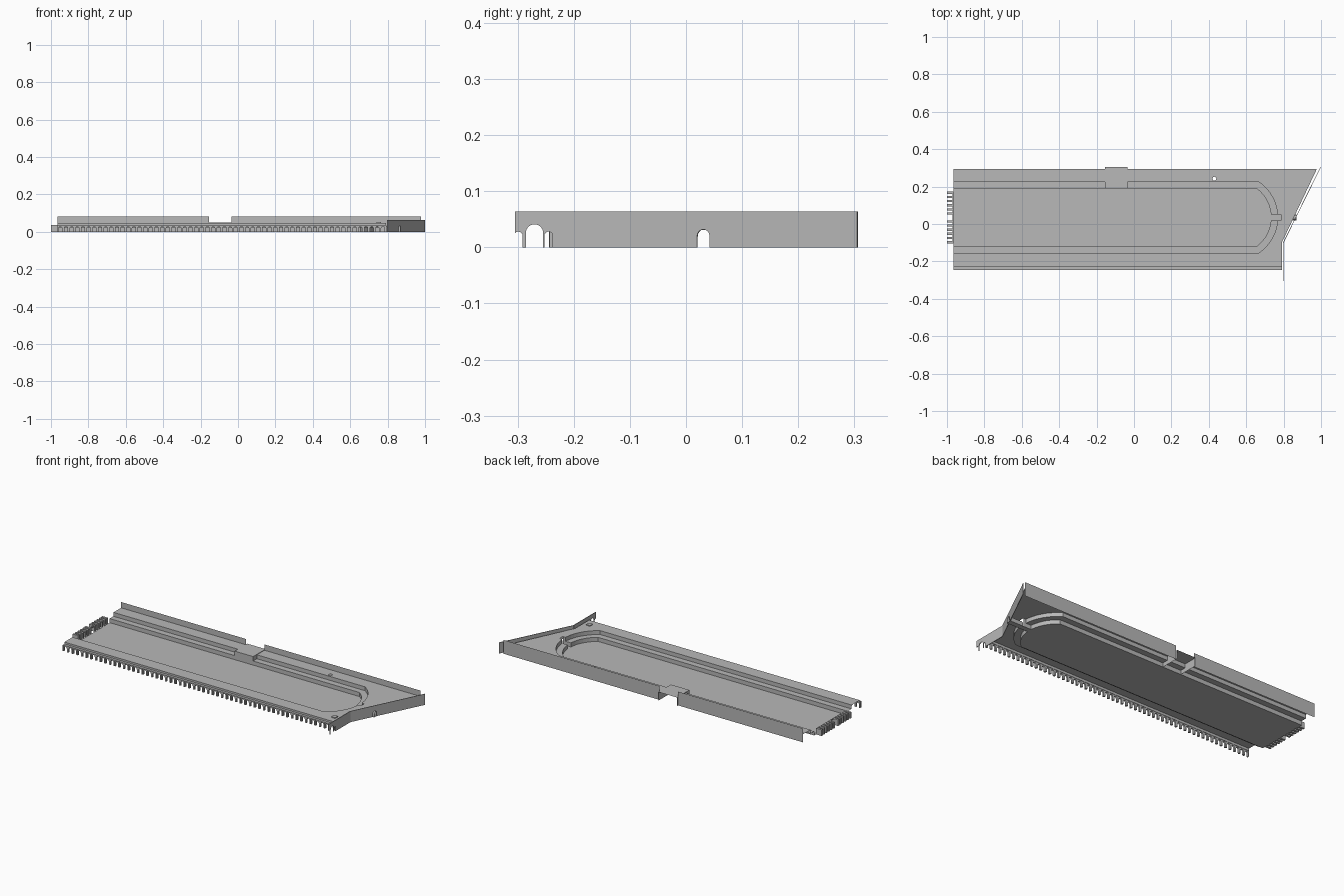
import bpy
import bmesh
import math
from mathutils import Vector

if "Cube" in bpy.data.objects:
    bpy.data.objects.remove(bpy.data.objects["Cube"], do_unlink=True)

stone = bpy.data.materials.new("grey stone")
stone.use_nodes = True
GREY = (0.48, 0.48, 0.48, 1)
stone.diffuse_color = GREY
stone.node_tree.nodes["Principled BSDF"].inputs["Base Color"].default_value = GREY

# Shared plan dimensions
LEFT, MID_Y, HALF, ARC_X, ARC_R = -0.965, 0.035, 0.155, 0.54, 0.193
STEP, LOW, HIGH = 0.035, 0.024, 0.047
BACK, FRONT, PARAPET = 0.295, -0.245, -0.23
DOOR = 0.015


def finish(name, bm):
    mesh = bpy.data.meshes.new(name)
    bm.to_mesh(mesh)
    bm.free()
    mesh.materials.append(stone)
    obj = bpy.data.objects.new(name, mesh)
    bpy.context.collection.objects.link(obj)
    return obj


def add_quad(bm, *points):
    return bm.faces.new([bm.verts.new(p) for p in points])


def add_box(bm, lo, hi):
    size = [b - a for a, b in zip(lo, hi)]
    mid = [(a + b) / 2 for a, b in zip(lo, hi)]
    verts = bmesh.ops.create_cube(bm, size=1)["verts"]
    for v in verts:
        v.co = Vector(c * s + m for c, s, m in zip(v.co, size, mid))


def rim(offset):
    """Arena edge, widened by offset: back side, curved end, front side."""
    half, r = HALF + offset, ARC_R + offset
    start = math.asin(half / r)
    door = math.asin(DOOR / r)
    angles = [start + (door - start) * i / 10 for i in range(11)]
    angles += [-a for a in reversed(angles)]
    arc = [(ARC_X + r * math.cos(a), MID_Y + r * math.sin(a)) for a in angles]
    return [(LEFT, MID_Y + half)] + arc + [(LEFT, MID_Y - half)]


def strip(bm, lower, z0, upper, z1, skip_door=True):
    middle = len(lower) // 2 - 1
    for i in range(len(lower) - 1):
        if not (skip_door and i == middle):
            add_quad(bm, (*lower[i], z0), (*lower[i + 1], z0),
                     (*upper[i + 1], z1), (*upper[i], z1))


def arch(centre, width, height, steps=8):
    r = width / 2
    pts = [(centre - r, 0)]
    for i in range(steps + 1):
        a = math.pi * (1 - i / steps)
        pts.append((centre + r * math.cos(a), height - r + r * math.sin(a)))
    return pts + [(centre + r, 0)]


def arched_wall(name, start, end, height, openings, thick):
    """Upright wall from start to end with arches given as centre, width, height."""
    a, b = Vector((*start, 0)), Vector((*end, 0))
    length, along = (b - a).length, (b - a).normalized()
    outline = [(0, 0)]
    for o in openings:
        pts = [p for p in arch(*o) if p[0] > 0]
        if o[0] < o[1] / 2:
            outline = [(0, pts[0][1])] + pts
        else:
            outline += pts
    outline += [(length, 0), (length, height), (0, height)]
    bm = bmesh.new()
    face = bm.faces.new([bm.verts.new(a + along * s + Vector((0, 0, z))) for s, z in outline])
    normal = Vector((-along.y, along.x, 0))
    made = bmesh.ops.extrude_face_region(bm, geom=[face], use_keep_orig=True)["geom"]
    for v in made:
        if isinstance(v, bmesh.types.BMVert):
            v.co += normal * thick
    bmesh.ops.recalc_face_normals(bm, faces=bm.faces)
    return finish(name, bm)


inner, outer = rim(0), rim(STEP)

# Arena floor
bm = bmesh.new()
bm.faces.new([bm.verts.new((*p, 0)) for p in reversed(inner)])
finish("arena_floor", bm)

# Podium, lower terrace and second riser, interrupted by the end passage
bm = bmesh.new()
strip(bm, inner, 0, inner, LOW)
strip(bm, inner, LOW, outer, LOW)
strip(bm, outer, LOW, outer, HIGH)
finish("seating_tiers", bm)

# Upper terrace with a small round shaft
DOOR_X = 0.785
half_count = len(outer) // 2
plan = outer[:half_count] + [(DOOR_X, MID_Y + DOOR), (DOOR_X, MID_Y - DOOR)] + outer[half_count:]
plan += [(LEFT, PARAPET), (0.79, PARAPET), (0.79, -0.1), (0.978, BACK), (LEFT, BACK)]
hole = [(0.43 + 0.01 * math.cos(i * math.tau / 12),
         0.242 + 0.011 * math.sin(i * math.tau / 12)) for i in range(12)]
bm = bmesh.new()
edges = []
for loop in (plan, hole):
    verts = [bm.verts.new((*p, HIGH)) for p in loop]
    edges += [bm.edges.new((verts[i - 1], verts[i])) for i in range(len(verts))]
bmesh.ops.triangle_fill(bm, use_beauty=True, edges=edges, normal=(0, 0, 1))
finish("upper_terrace", bm)

# Passage through the curved end: floor, cheeks and vaulted tunnel
bm = bmesh.new()
x0, x1 = inner[half_count][0], 0.87
ya, yb = MID_Y - DOOR, MID_Y + DOOR
add_quad(bm, (x0, ya, 0), (x1, ya, 0), (x1, yb, 0), (x0, yb, 0))
for y in (ya, yb):
    add_quad(bm, (x0, y, 0), (DOOR_X, y, 0), (DOOR_X, y, LOW), (x0, y, LOW))
    add_quad(bm, (outer[half_count][0], y, LOW), (DOOR_X, y, LOW),
             (DOOR_X, y, HIGH), (outer[half_count][0], y, HIGH))
vault = arch(MID_Y, 0.024, 0.032)
for (y0, z0), (y1, z1) in zip(vault, vault[1:]):
    add_quad(bm, (DOOR_X, y0, z0), (DOOR_X, y1, z1), (x1, y1, z1), (x1, y0, z0))
finish("end_passage", bm)

# Front arcade with pilasters, cornice and parapet
BAYS, RIGHT = 58, 0.79
bay = (RIGHT - LEFT) / BAYS
arched_wall("front_arcade", (LEFT, -0.242), (RIGHT, -0.242), 0.034,
            [(bay * (i + 0.5), 0.018, 0.028) for i in range(BAYS)], 0.01)
bm = bmesh.new()
for i in range(BAYS + 1):
    x = LEFT + bay * i
    add_box(bm, (x - 0.003, -0.2445, 0), (x + 0.003, -0.242, 0.034))
finish("arcade_pilasters", bm)
bm = bmesh.new()
add_box(bm, (LEFT, FRONT, 0.033), (RIGHT, PARAPET, 0.036))
finish("front_cornice", bm)
bm = bmesh.new()
add_quad(bm, (LEFT, PARAPET, 0.036), (RIGHT, PARAPET, 0.036),
         (RIGHT, PARAPET, HIGH), (LEFT, PARAPET, HIGH))
finish("front_parapet", bm)

# Back wall in two lengths, either side of the box
BOX_L, BOX_R, BOX_TOP, BOX_BACK = -0.155, -0.035, 0.05, 0.305
bm = bmesh.new()
for xa, xb in ((LEFT, BOX_L), (BOX_R, 0.978)):
    add_quad(bm, (xb, BACK, 0), (xa, BACK, 0), (xa, BACK, 0.081), (xb, BACK, 0.081))
finish("back_wall", bm)

# Viewing box: roof, two cheeks and front
bm = bmesh.new()
ya = MID_Y + HALF
add_quad(bm, (BOX_L, ya, BOX_TOP), (BOX_R, ya, BOX_TOP),
         (BOX_R, BOX_BACK, BOX_TOP), (BOX_L, BOX_BACK, BOX_TOP))
for x in (BOX_L, BOX_R):
    add_quad(bm, (x, ya, 0), (x, BOX_BACK, 0), (x, BOX_BACK, BOX_TOP), (x, ya, BOX_TOP))
add_quad(bm, (BOX_L, ya, LOW), (BOX_R, ya, LOW), (BOX_R, ya, BOX_TOP), (BOX_L, ya, BOX_TOP))
finish("viewing_box", bm)

# Arched side wall: straight stub with gateway, then the slanted length
arched_wall("gateway_wall", (0.8, -0.305), (0.8, -0.1), 0.064,
            [(0.006, 0.016, 0.028), (0.035, 0.031, 0.041), (0.06, 0.015, 0.028)], 0.004)
slant = math.hypot(0.2, 0.405)
arched_wall("slanted_wall", (0.8, -0.1), (1.0, 0.305), 0.064,
            [(slant * 0.323, 0.025, 0.032)], 0.003)

# Starting gates: paired rows of piers with a lintel
bm = bmesh.new()
for side in (-1, 1):
    for i in range(6):
        y = MID_Y + side * (0.021 + 0.0222 * i)
        add_box(bm, (-1.0, y - 0.006, 0), (LEFT, y + 0.006, 0.036))
add_box(bm, (LEFT - 0.006, MID_Y - 0.138, 0.031), (LEFT, MID_Y + 0.138, 0.036))
finish("starting_gates", bm)

# Small stair hatch on the front terrace
bm = bmesh.new()
add_box(bm, (0.74, -0.193, HIGH), (0.765, -0.168, HIGH + 0.005))
finish("stair_hatch", bm)
